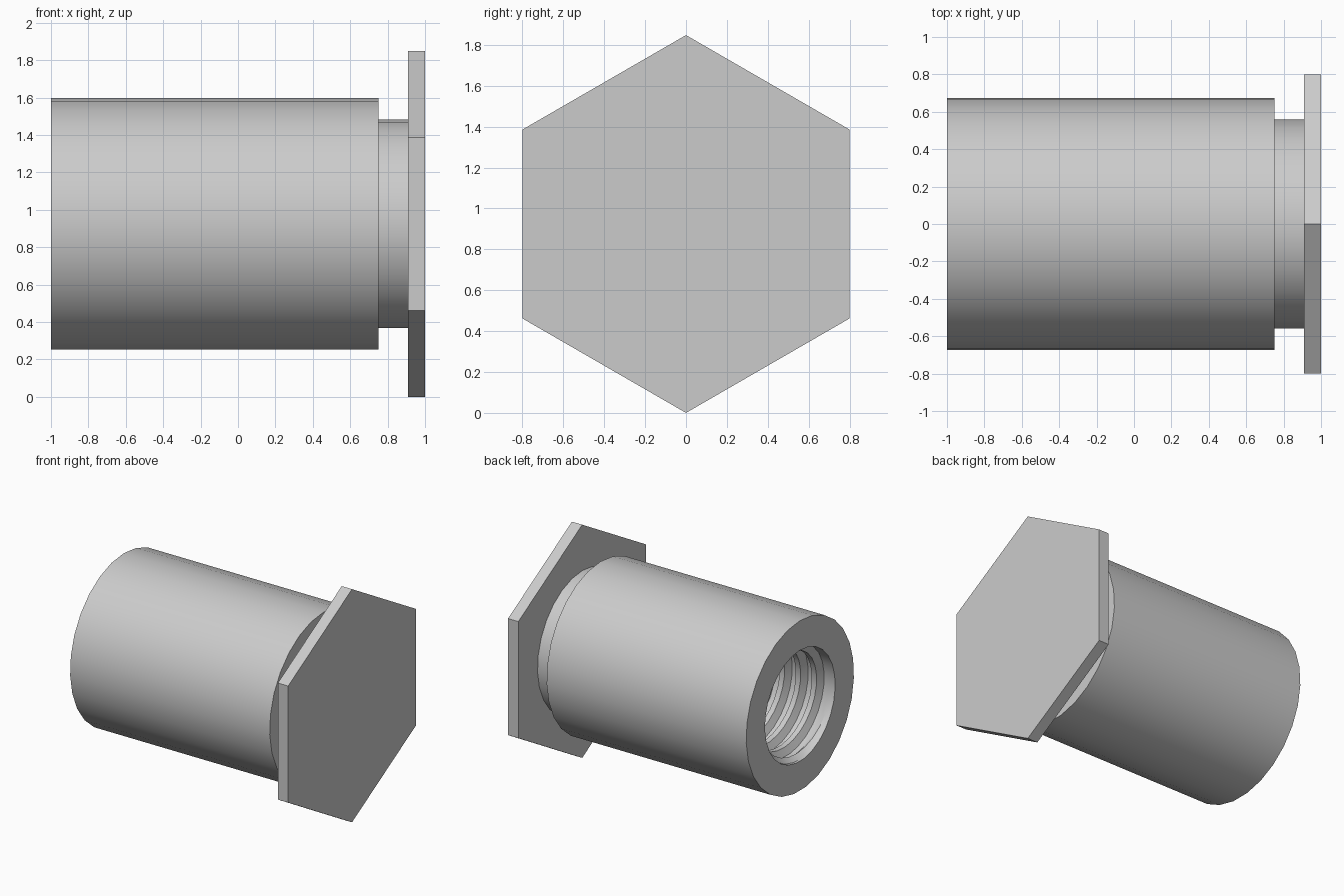
import bpy, bmesh, math

if "Cube" in bpy.data.objects:
    bpy.data.objects.remove(bpy.data.objects["Cube"], do_unlink=True)

CZ = 0.924            # height of the long axis
SEG = 27              # sides of the round parts
BORE_R, CREST_R = 0.44, 0.385
BORE_START, BORE_END, PITCH = -1.0, 0.70, 0.14

steel = bpy.data.materials.new("steel grey")
steel.use_nodes = True
GREY = (0.6, 0.6, 0.6, 1)
steel.diffuse_color = GREY
steel.node_tree.nodes["Principled BSDF"].inputs["Base Color"].default_value = GREY


def point(x, r, i, sides=SEG):
    """Point on a ring around the x axis, counted from the top."""
    a = 2 * math.pi * i / sides
    return (x, r * math.sin(a), CZ + r * math.cos(a))


def finish(bm, name):
    bmesh.ops.remove_doubles(bm, verts=bm.verts, dist=1e-5)
    bmesh.ops.dissolve_degenerate(bm, edges=bm.edges, dist=1e-5)
    mesh = bpy.data.meshes.new(name)
    bm.to_mesh(mesh)
    bm.free()
    mesh.materials.append(steel)
    ob = bpy.data.objects.new(name, mesh)
    bpy.context.collection.objects.link(ob)
    bpy.ops.object.select_all(action='DESELECT')
    ob.select_set(True)
    bpy.context.view_layer.objects.active = ob
    bpy.ops.object.shade_smooth_by_angle(angle=math.radians(30))
    return ob


def add_grid(bm, rows):
    """Join neighbouring rows of points with quads."""
    vs = [[bm.verts.new(p) for p in row] for row in rows]
    for a, b in zip(vs, vs[1:]):
        for j in range(len(a) - 1):
            quad = (a[j], b[j], b[j + 1], a[j + 1])
            if max(v.co.x for v in quad) - min(v.co.x for v in quad) > 1e-6 or \
                    (a[j].co - a[j + 1].co).length > 1e-6:
                bm.faces.new(quad)


# Round sleeve with its narrower neck and open end rim
profile = [(0.91, 0.56), (0.75, 0.56), (0.75, 0.675), (-1.0, 0.675), (-1.0, BORE_R)]
bm = bmesh.new()
add_grid(bm, [[point(x, r, i) for x, r in profile] for i in range(SEG + 1)])
finish(bm, "sleeve")

# Threaded bore: one helical strip whose ridge fades out at both ends
tooth = [(0.0, 0), (0.3, 0), (0.5, 1), (0.8, 1), (1.0, 0)]   # (share of pitch, height)
turns = math.ceil((BORE_END - BORE_START) / PITCH) + 2


def thread_point(i, u, h):
    x = BORE_END + PITCH * (1 + u - i / SEG)
    x = min(max(x, BORE_START), BORE_END)
    fade = max(0, min(1, (x - BORE_START - 0.03) / 0.06, (BORE_END - x) / 0.06))
    return point(x, BORE_R - (BORE_R - CREST_R) * h * fade, i)


bm = bmesh.new()
add_grid(bm, [[thread_point(i, u, h) for u, h in tooth] for i in range(turns * SEG + 1)])
bm.faces.new([bm.verts.new(point(BORE_END, BORE_R, i)) for i in range(SEG)])
finish(bm, "threaded_bore")

# Hexagonal head plate
bm = bmesh.new()
add_grid(bm, [[point(1.0, 0.924, i, 6), point(0.91, 0.924, i, 6)] for i in range(7)])
for x in (0.91, 1.0):
    bm.faces.new([bm.verts.new(point(x, 0.924, i, 6)) for i in range(6)])
bmesh.ops.remove_doubles(bm, verts=bm.verts, dist=1e-5)
bmesh.ops.recalc_face_normals(bm, faces=bm.faces)
finish(bm, "hex_head")
